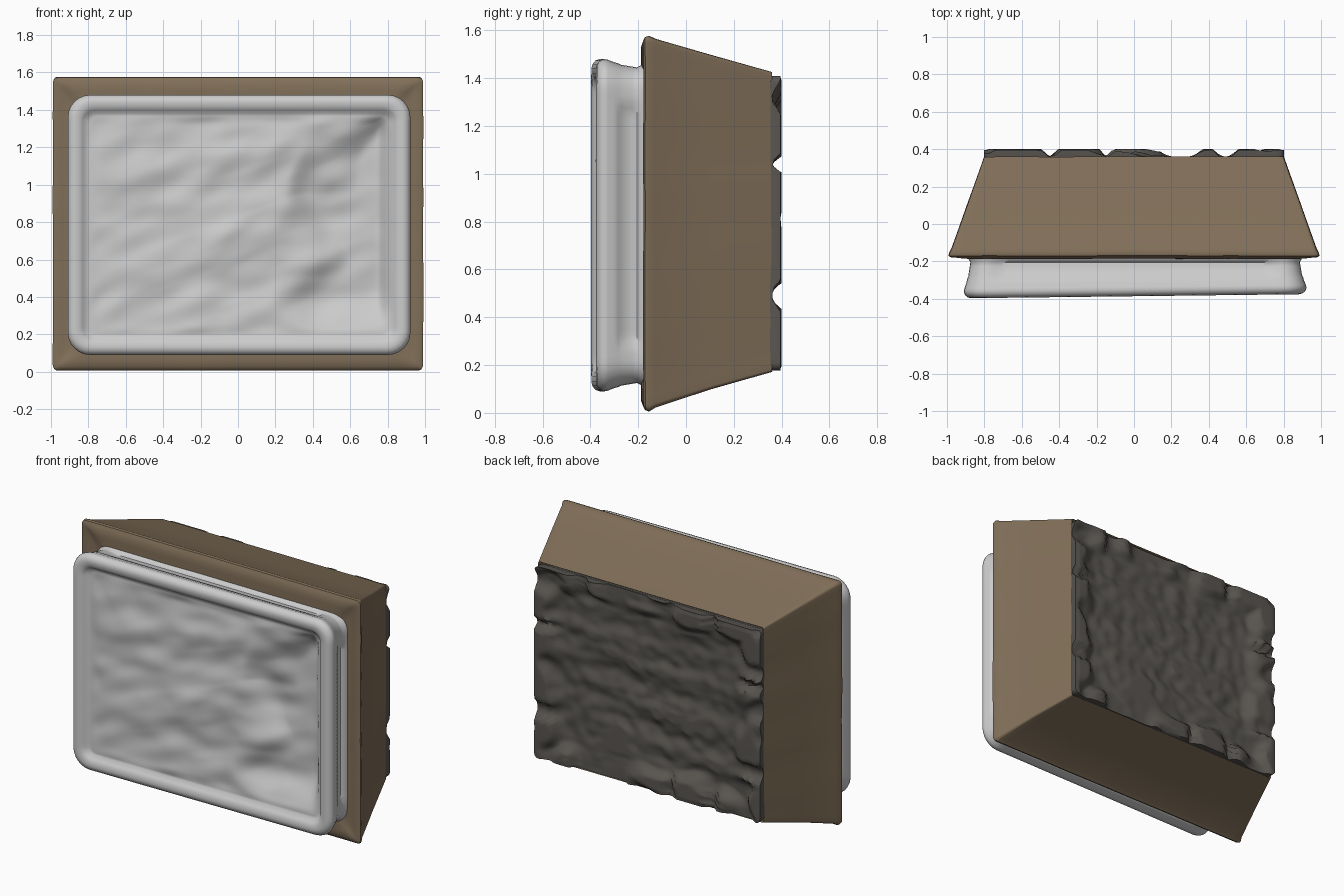
import bpy, bmesh, math
from mathutils import Vector, noise

if "Cube" in bpy.data.objects:
    bpy.data.objects.remove(bpy.data.objects["Cube"])


def smooth(a, b, t):
    t = max(0.0, min(1.0, (t - a) / (b - a)))
    return t * t * (3 - 2 * t)


def ring(y, x0, x1, z0, z1, r, n=44, k=7):
    """Rounded rectangle of points in the xz plane at depth y."""
    pts = []
    corners = [(x1 - r, z1 - r), (x0 + r, z1 - r), (x0 + r, z0 + r), (x1 - r, z0 + r)]
    for i, (cx, cz) in enumerate(corners):
        arc = []
        for j in range(k):
            a = math.pi / 2 * (i + j / (k - 1))
            arc.append(Vector((cx + r * math.cos(a), y, cz + r * math.sin(a))))
        pts += arc
        nx, nz = corners[(i + 1) % 4]
        a = math.pi / 2 * (i + 1)
        end = Vector((nx + r * math.cos(a), y, nz + r * math.sin(a)))
        pts += [arc[-1].lerp(end, j / n) for j in range(1, n)]
    return pts


def shrink(y, x0, x1, z0, z1, r, t):
    """Ring scaled about its own centre."""
    cx, cz = (x0 + x1) / 2, (z0 + z1) / 2
    hx, hz = (x1 - x0) / 2 * t, (z1 - z0) / 2 * t
    return ring(y, cx - hx, cx + hx, cz - hz, cz + hz, r * t)


def loft(name, rings, color=None, angle=40):
    bm = bmesh.new()
    rows = [[bm.verts.new(p) for p in r] for r in rings]
    for a, b in zip(rows, rows[1:]):
        m = len(a)
        for i in range(m):
            bm.faces.new((a[i], a[(i + 1) % m], b[(i + 1) % m], b[i]))
    bm.faces.new(rows[0])
    bm.faces.new(rows[-1])
    bmesh.ops.recalc_face_normals(bm, faces=bm.faces)
    me = bpy.data.meshes.new(name)
    bm.to_mesh(me)
    bm.free()
    ob = bpy.data.objects.new(name, me)
    bpy.context.collection.objects.link(ob)
    if color:
        mat = bpy.data.materials.new(name + "_paint")
        mat.diffuse_color = (*color, 1)
        mat.use_nodes = True
        mat.node_tree.nodes["Principled BSDF"].inputs["Base Color"].default_value = mat.diffuse_color
        me.materials.append(mat)
    bpy.ops.object.select_all(action='DESELECT')
    ob.select_set(True)
    bpy.context.view_layer.objects.active = ob
    bpy.ops.object.shade_smooth_by_angle(angle=math.radians(angle))
    return ob


# Tapered wooden casing: rounded front lip, top and bottom strips bulge forward
case = [(0.30, 0.78, 0.20, 1.405, 0.012), (0.36, 0.80, 0.172, 1.425, 0.012),
        (0.10, 0.893, 0.098, 1.498, 0.014),
        (-0.13, 0.975, 0.022, 1.565, 0.02), (-0.155, 0.988, 0.006, 1.577, 0.025),
        (-0.170, 0.99, 0.012, 1.572, 0.025), (-0.178, 0.975, 0.028, 1.555, 0.02),
        (-0.180, 0.945, 0.05, 1.53, 0.02), (-0.180, 0.92, 0.075, 1.50, 0.03),
        (-0.180, 0.86, 0.13, 1.43, 0.04)]
rings = []
for i, (y, hx, z0, z1, r) in enumerate(case):
    pts = ring(y, -hx, hx, z0, z1, r)
    for p in pts:
        p.y += 0.003 * noise.noise(p * 4)
        p.x += 0.004 * noise.noise(p * 5 + Vector((7, 0, 0)))
        if i > 6:
            across = abs(p.z - 0.79) - abs(p.x) + 0.2
            p.y += 0.008 - 0.014 * smooth(-0.05, 0.05, across)
    rings.append(pts)
loft("wooden_casing", rings, (0.22, 0.16, 0.10), 45)


# Grey front panel: waisted sides with inset fields, fat rim, rumpled face
def tilt(p):
    """The face leans slightly: left side stands further forward."""
    p.y += 0.012 * (p.x + 0.9) * smooth(-0.2, -0.38, p.y)
    return p


side = [(-0.15, 0.02), (-0.188, 0.026), (-0.205, 0.035), (-0.225, 0.032), (-0.28, 0.024),
        (-0.295, 0.018), (-0.32, 0.012), (-0.345, 0.003), (-0.362, 0.0), (-0.38, 0.006),
        (-0.393, 0.022), (-0.397, 0.04), (-0.393, 0.062), (-0.385, 0.08)]
X0, X1, Z0, Z1 = -0.91, 0.922, 0.09, 1.48
rings = []
for y, d in side:
    pts = ring(y, X0 + d, X1 - d, Z0 + d, Z1 - d, 0.12 - d * 0.7)
    for p in pts:
        if -0.29 < y < -0.2:
            on_side = smooth(0.52, 0.47, abs(p.z - 0.785))
            on_top = smooth(0.76, 0.72, abs(p.x))
            if abs(p.x) > 0.85:
                p.x -= math.copysign(0.015 * on_side, p.x)
            elif abs(p.z - 0.785) > 0.6:
                p.z -= math.copysign(0.015 * on_top, p.z - 0.785)
        tilt(p)
    rings.append(pts)


def rumple(x, z):
    """Crumpled relief with slanted folds and a deep hollow at the right."""
    u, v = x * 0.94 + z * 0.34, z * 0.94 - x * 0.34
    h = 0.024 * noise.noise(Vector((u * 2.2, v * 5, 3)))
    h += 0.014 * noise.noise(Vector((u * 5, v * 9, 8)))
    edge = x - 0.7 * max(0.0, z - 0.95) + 0.15 * noise.noise(Vector((x * 4, z * 4, 1)))
    h += 0.085 * smooth(0.22, 0.55, edge) * smooth(0.18, 0.45, z)
    return h


inner = (X0 + 0.10, X1 - 0.10, Z0 + 0.10, Z1 - 0.10, 0.04)
STEPS = 44
for i in range(STEPS):
    t = 1 - i / STEPS
    pts = shrink(-0.362, *inner, t)
    for p in pts:
        p.y += rumple(p.x, p.z) * smooth(1.0, 0.9, t)
        tilt(p)
    rings.append(pts)
loft("front_panel", rings, None, 60)


# Rough dark slab on the back: broken edge lumps around a sunken middle
def notch(v, *spots):
    """1 everywhere except dips at (position, half width)."""
    return min(smooth(w * 0.5, w * 1.2, abs(v - c)) for c, w in spots)


def crag(x, z, t):
    across = notch(x, (-0.45, 0.04), (-0.15, 0.03), (0.25, 0.11), (0.49, 0.06))
    along = notch(z, (0.49, 0.05), (1.04, 0.03))
    wobble = noise.noise(Vector((x * 5, z * 6, 1.7)))
    streak = noise.noise(Vector((x * 2, z * 8, 5)))
    fine = noise.noise(Vector((x * 12, z * 14, 2)))
    edge = smooth(0.74, 0.9, t + 0.12 * wobble)
    lump = 0.042 * min(across, along) * smooth(-0.45, -0.05, wobble)
    middle = min(0.0, -0.012 + 0.024 * streak + 0.012 * fine)
    return min(0.04, edge * (lump + 0.006 * fine * across) + (1 - edge) * middle)


outer = (-0.802, 0.802, 0.178, 1.41, 0.03)
rings = [ring(0.30, -0.775, 0.775, 0.21, 1.39, 0.03), ring(0.35, *outer)]
for i in range(61):
    t = 1 - i / 62
    pts = shrink(0.36, *outer, t)
    for p in pts:
        h = crag(p.x, p.z, t)
        p.y += max(0.0, h * 0.9) if i < 2 else h
        if 0 < i < 10:
            p.z += 0.004 * noise.noise(p * 12)
    rings.append(pts)
loft("rough_back", rings, (0.10, 0.092, 0.082), 60)
